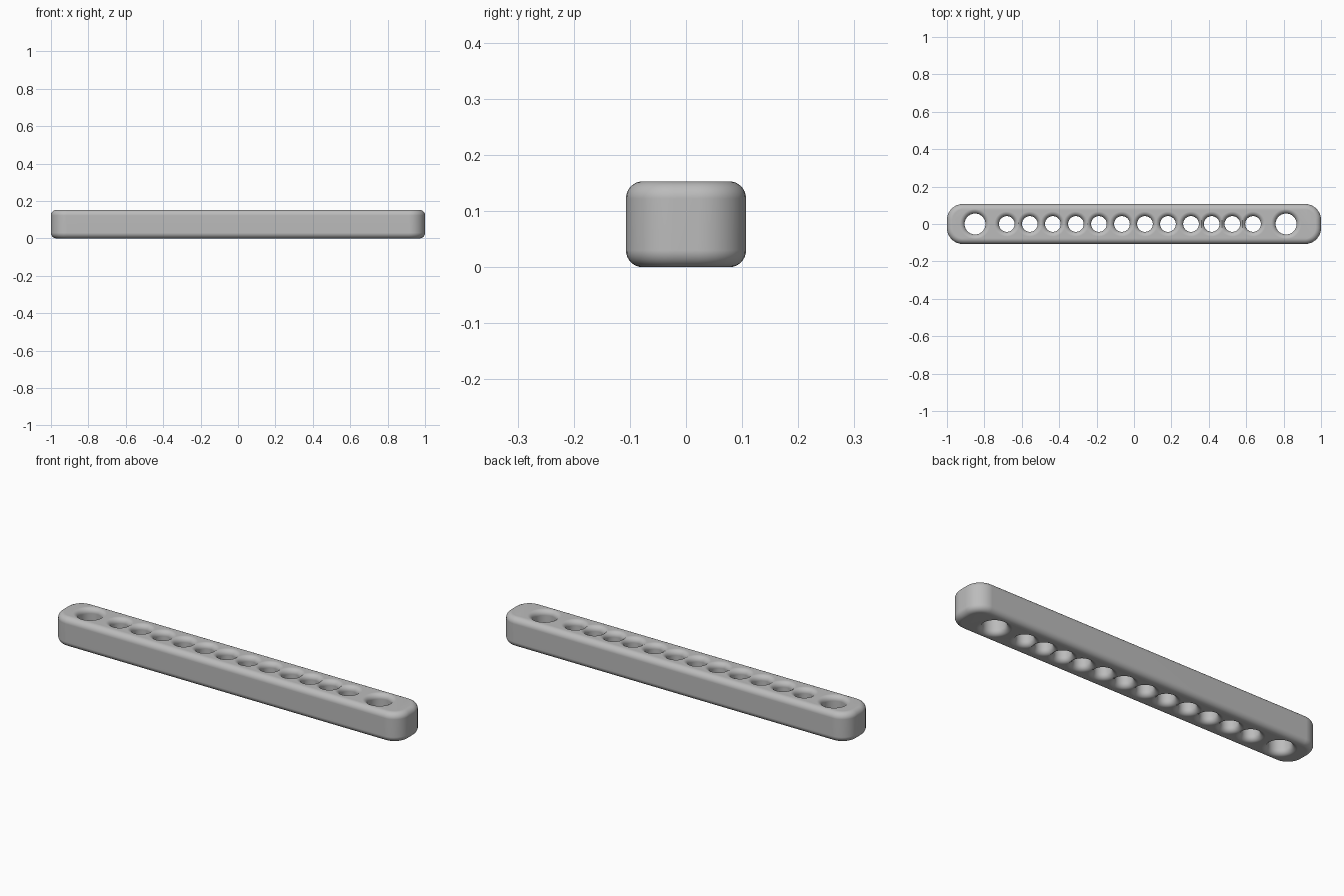
import bpy, bmesh
from math import sin, cos, pi

default = bpy.data.objects.get("Cube")
if default:
    bpy.data.objects.remove(default, do_unlink=True)

HALF_X, HALF_Y, HEIGHT = 1.0, 0.107, 0.153
CORNER, EDGE, FLARE = 0.085, 0.03, 0.025
ARC = 8

grey = bpy.data.materials.new("plain grey")
grey.use_nodes = True
colour = (0.5, 0.5, 0.5, 1)
grey.diffuse_color = colour
grey.node_tree.nodes["Principled BSDF"].inputs["Base Color"].default_value = colour


def loft(name, rings):
    """Closed solid through a stack of equal rings."""
    bm = bmesh.new()
    loops = [[bm.verts.new(p) for p in ring] for ring in rings]
    n = len(loops[0])
    for a, b in zip(loops, loops[1:]):
        for i in range(n):
            j = (i + 1) % n
            bm.faces.new((a[i], a[j], b[j], b[i]))
    bm.faces.new(loops[0][::-1])
    bm.faces.new(loops[-1])
    bmesh.ops.recalc_face_normals(bm, faces=bm.faces)
    mesh = bpy.data.meshes.new(name)
    bm.to_mesh(mesh)
    bm.free()
    mesh.materials.append(grey)
    ob = bpy.data.objects.new(name, mesh)
    bpy.context.collection.objects.link(ob)
    return ob


def rounded_outline(inset, z):
    """Bar outline in plan, shrunk by the inset."""
    r = CORNER - inset
    ring = []
    for k, (sx, sy) in enumerate(((1, 1), (-1, 1), (-1, -1), (1, -1))):
        for i in range(ARC + 1):
            a = (k + i / ARC) * pi / 2
            ring.append((sx * (HALF_X - CORNER) + r * cos(a),
                         sy * (HALF_Y - CORNER) + r * sin(a), z))
    return ring


def circle(x, r, z, n=40):
    return [(x + r * cos(2 * pi * i / n), r * sin(2 * pi * i / n), z) for i in range(n)]


# Bar with rounded upper and lower rims
steps = [(EDGE * (1 - sin(i / ARC * pi / 2)), EDGE * (1 - cos(i / ARC * pi / 2)))
         for i in range(ARC + 1)]
lower = [rounded_outline(inset, z) for inset, z in steps]
upper = [rounded_outline(inset, HEIGHT - z) for inset, z in reversed(steps)]
bar = loft("drilled_bar", lower + upper)

# Through holes with flared mouths
holes = [(-0.85, 0.056), (0.813, 0.056)]
holes += [(-0.68 + 0.1231 * i, 0.042) for i in range(9)]
holes += [(0.305 + 0.1105 * i, 0.042) for i in range(1, 4)]
bpy.context.view_layer.objects.active = bar
for x, r in holes:
    mouth = [(r + FLARE * (1 - sin(i / ARC * pi / 2)), FLARE * (1 - cos(i / ARC * pi / 2)))
             for i in range(ARC + 1)]
    profile = [(r + FLARE, -0.05)] + mouth
    rings = [circle(x, q, z) for q, z in profile]
    rings += [circle(x, q, HEIGHT - z) for q, z in reversed(profile)]
    cutter = loft("hole_cutter", rings)
    cutter.hide_render = True
    cut = bar.modifiers.new("hole", "BOOLEAN")
    cut.operation = "DIFFERENCE"
    cut.solver = "EXACT"
    cut.object = cutter
    bpy.ops.object.modifier_apply(modifier=cut.name)
    bpy.data.objects.remove(cutter, do_unlink=True)

# Smooth shading with clean flat faces
bpy.ops.object.select_all(action="DESELECT")
bar.select_set(True)
bpy.ops.object.shade_smooth_by_angle(angle=pi / 6)
weighted = bar.modifiers.new("even shading", "WEIGHTED_NORMAL")
weighted.keep_sharp = True
